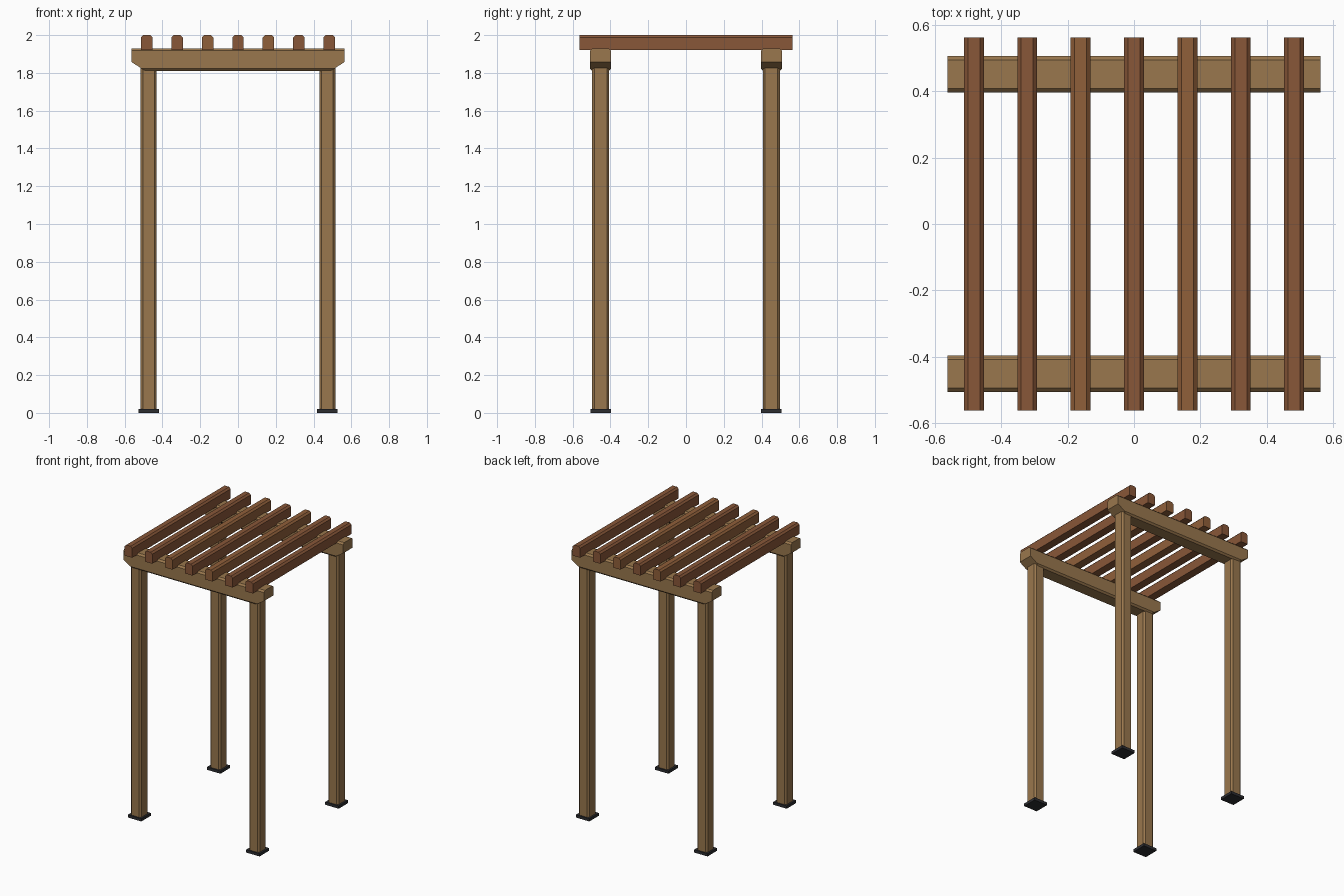
import bpy, bmesh

if "Cube" in bpy.data.objects:
    bpy.data.objects.remove(bpy.data.objects["Cube"])

def material(name, rgb):
    m = bpy.data.materials.new(name)
    m.diffuse_color = (*rgb, 1)
    m.use_nodes = True
    m.node_tree.nodes["Principled BSDF"].inputs["Base Color"].default_value = m.diffuse_color
    return m

WOOD = material("pale_wood", (0.32, 0.185, 0.075))
RED = material("red_wood", (0.25, 0.095, 0.04))
RED_LIGHT = material("red_wood_light", (0.28, 0.115, 0.042))
IRON = material("dark_metal", (0.025, 0.026, 0.03))

def prism(name, profile, to_xyz, start, end, mat, loc=(0, 0, 0), chamfer=None):
    """Extrude a 2D profile from start to end, then chamfer the chosen edges."""
    bm = bmesh.new()
    a = [bm.verts.new(to_xyz(u, v, start)) for u, v in profile]
    b = [bm.verts.new(to_xyz(u, v, end)) for u, v in profile]
    n = len(profile)
    bm.faces.new(a)
    bm.faces.new(b[::-1])
    for i in range(n):
        bm.faces.new((a[i], b[i], b[(i + 1) % n], a[(i + 1) % n]))
    bmesh.ops.recalc_face_normals(bm, faces=bm.faces)
    if chamfer:
        bmesh.ops.bevel(bm, geom=[e for e in bm.edges if chamfer(e)], offset=0.012,
                        segments=1, affect='EDGES', clamp_overlap=True)
    me = bpy.data.meshes.new(name)
    bm.to_mesh(me)
    bm.free()
    me.materials.append(mat)
    ob = bpy.data.objects.new(name, me)
    ob.location = loc
    bpy.context.collection.objects.link(ob)
    return ob

def rect(w, h):
    return [(-w / 2, -h / 2), (w / 2, -h / 2), (w / 2, h / 2), (-w / 2, h / 2)]

def along_z(u, v, t): return (u, v, t)
def along_y(u, v, t): return (u, t, v)

def upright(e):
    return abs(e.verts[0].co.z - e.verts[1].co.z) > 0.5

# Posts with chamfered corners on square metal feet
for sy, depth in ((-1, "front"), (1, "back")):
    for sx, side in ((-1, "left"), (1, "right")):
        loc = (sx * 0.473, sy * 0.452, 0)
        prism(f"{depth}_{side}_post", rect(0.084, 0.09), along_z, 0.015, 1.83, WOOD, loc, upright)
        prism(f"{depth}_{side}_foot", rect(0.108, 0.108), along_z, 0, 0.02, IRON, loc)

# Beams with ends cut back underneath and chamfered long edges
beam = [(-0.563, 1.93), (-0.563, 1.857), (-0.49, 1.81), (0.49, 1.81), (0.563, 1.857), (0.563, 1.93)]
for sy, depth in ((-1, "front"), (1, "back")):
    prism(f"{depth}_beam", beam, along_y, -0.055, 0.055, WOOD, (0, sy * 0.452, 0),
          lambda e: abs(e.verts[0].co.x - e.verts[1].co.x) > 0.5)

# Rafters with chamfered top edges
for i in range(7):
    prism(f"rafter_{i + 1}", rect(0.06, 0.08), along_y, -0.563, 0.563,
          RED_LIGHT if i in (2, 4) else RED, ((i - 3) * 0.161, 0, 1.96),
          lambda e: abs(e.verts[0].co.y - e.verts[1].co.y) > 0.5 and e.verts[0].co.z > 0)
